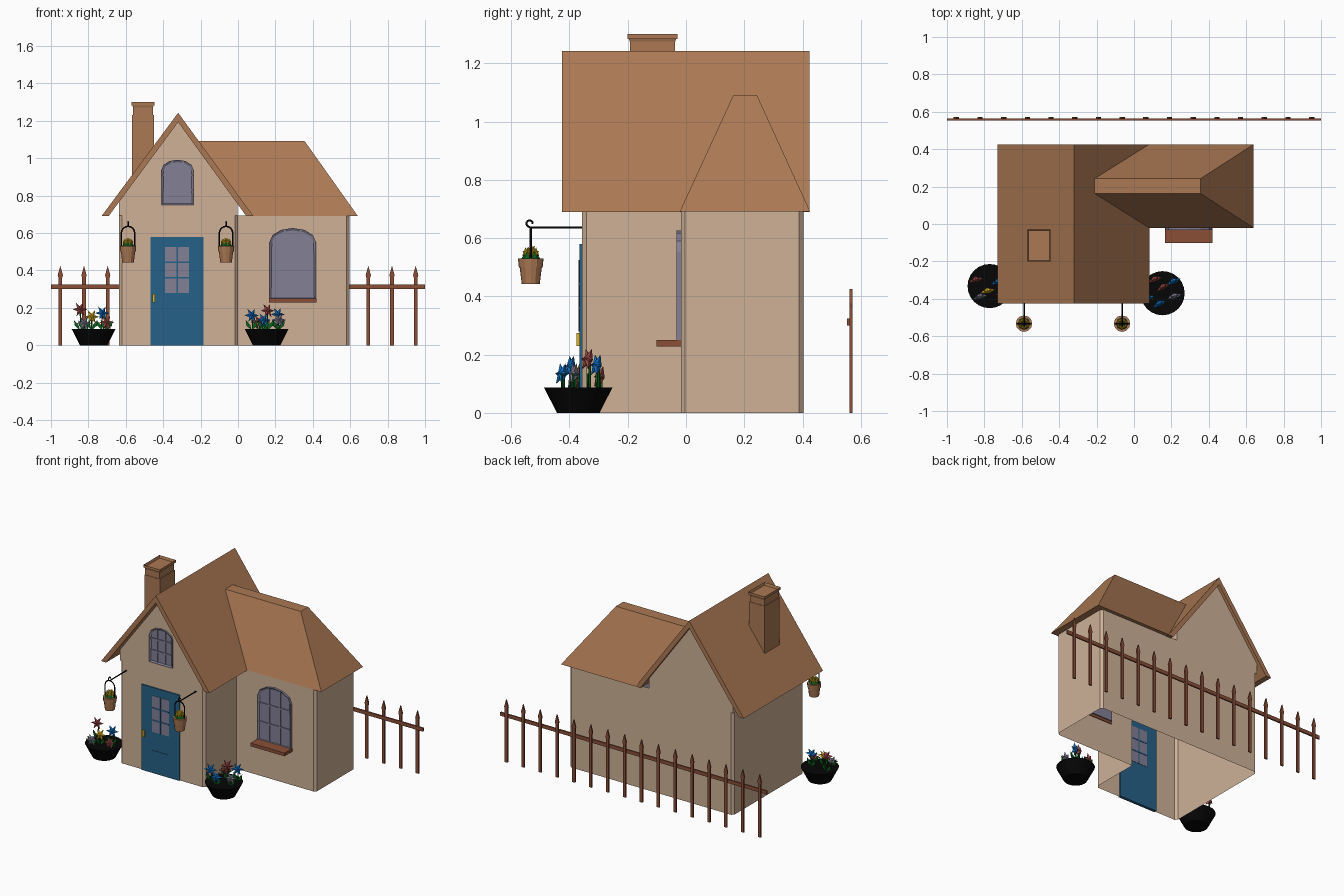
import bpy, bmesh, math, random
from mathutils import Vector, Matrix

if "Cube" in bpy.data.objects:
    bpy.data.objects.remove(bpy.data.objects["Cube"])

random.seed(4)


def material(name, r, g, b):
    m = bpy.data.materials.new(name)
    m.diffuse_color = [(c / 255) ** 2.2 for c in (r, g, b)] + [1]
    m.use_nodes = True
    m.node_tree.nodes["Principled BSDF"].inputs["Base Color"].default_value = m.diffuse_color
    return m


WALL = material("wall_plaster", 205, 176, 150)
ROOF = material("roof_brown", 170, 120, 84)
DOOR = material("door_blue", 42, 97, 135)
GLASS = material("window_grey", 130, 127, 148)
WOOD = material("wood_brown", 137, 80, 58)
BLACK = material("black", 14, 14, 14)
YELLOW = material("yellow", 222, 180, 35)
RED = material("flower_red", 160, 75, 72)
BLUE = material("flower_blue", 25, 115, 205)
GREEN = material("leaf_green", 20, 95, 35)


def finish(bm, name, mat, normals=True):
    if normals:
        bmesh.ops.recalc_face_normals(bm, faces=bm.faces)
    me = bpy.data.meshes.new(name)
    bm.to_mesh(me)
    bm.free()
    me.materials.append(mat)
    ob = bpy.data.objects.new(name, me)
    bpy.context.collection.objects.link(ob)
    return ob


def prism_bm(pts, vec):
    """Closed prism: polygon of 3D points swept along vec."""
    bm = bmesh.new()
    f = bm.faces.new([bm.verts.new(p) for p in pts])
    ext = bmesh.ops.extrude_face_region(bm, geom=[f], use_keep_orig=True)
    bmesh.ops.translate(bm, vec=vec, verts=[v for v in ext["geom"] if isinstance(v, bmesh.types.BMVert)])
    bmesh.ops.recalc_face_normals(bm, faces=bm.faces)
    return bm


def prism(name, xz, y0, y1, mat):
    return finish(prism_bm([(x, y0, z) for x, z in xz], (0, y1 - y0, 0)), name, mat)


def box(name, x0, x1, y0, y1, z0, z1, mat):
    return prism(name, [(x0, z0), (x1, z0), (x1, z1), (x0, z1)], y0, y1, mat)


def cone(name, loc, r1, r2, h, n, mat):
    bm = bmesh.new()
    bmesh.ops.create_cone(bm, cap_ends=True, segments=n, radius1=r1, radius2=r2, depth=h,
                          matrix=Matrix.Translation(Vector(loc) + Vector((0, 0, h / 2))))
    return finish(bm, name, mat)


def pipe(name, pts, r, mat):
    cu = bpy.data.curves.new(name, "CURVE")
    cu.dimensions = "3D"
    cu.bevel_depth, cu.bevel_resolution, cu.use_fill_caps = r, 1, True
    sp = cu.splines.new("POLY")
    sp.points.add(len(pts) - 1)
    for p, co in zip(sp.points, pts):
        p.co = (*co, 1)
    cu.materials.append(mat)
    ob = bpy.data.objects.new(name, cu)
    bpy.context.collection.objects.link(ob)
    return ob


# Walls: hollow L-shaped shell with chamfered outer corners
XL, XM, XR, YF, YW, YB = -0.636, 0.0, 0.595, -0.357, -0.018, 0.403
foot = [(XL, YF), (XM, YF), (XM, YW), (XR, YW), (XR, YB), (XL, YB)]
bm = prism_bm([(x, y, 0) for x, y in foot], (0, 0, 0.695))
bmesh.ops.delete(bm, geom=[f for f in bm.faces if abs(f.normal.z) > 0.5], context="FACES_ONLY")
corners = [e for e in bm.edges if abs(e.verts[0].co.z - e.verts[1].co.z) > 0.1
           and (e.verts[0].co.xy - Vector((XM, YW))).length > 0.01]
bmesh.ops.bevel(bm, geom=corners, offset=0.015, segments=1, affect="EDGES")
finish(bm, "walls", WALL, False)

# Gable top of the main house, open underneath
CX = -0.32
gable = [(XL, 0.693), (XL, 0.765), (CX, 1.198), (XM - 0.004, 0.765), (XM - 0.004, 0.693)]
bm = prism_bm([(x, YF, z) for x, z in gable], (0, YB - YF, 0))
bmesh.ops.delete(bm, geom=[f for f in bm.faces if f.normal.z < -0.5], context="FACES_ONLY")
finish(bm, "gable_walls", WALL, False)

# Main roof: folded slab
prism("main_roof", [(CX - 0.41, 0.69), (CX, 1.243), (CX + 0.403, 0.69), (CX + 0.365, 0.69),
                    (CX, 1.193), (CX - 0.372, 0.69)], -0.425, 0.424, ROOF)

# Wing roof: flat-topped hip whose left end leans into the main roof
bm = prism_bm([(0.06, -0.021, 0.692), (0.64, -0.021, 0.692), (0.64, 0.426, 0.692), (0.06, 0.426, 0.692)],
              (0, 0, 0.4))
for v in bm.verts:
    if v.co.z > 1:
        v.co.x = -0.222 if v.co.x < 0.3 else 0.356
        v.co.y = 0.163 if v.co.y < 0.2 else 0.243
finish(bm, "wing_roof", ROOF)

# Chimney: shaft, neck and hollow cap
cx, cy = -0.508, -0.115
box("chimney_shaft", cx - 0.058, cx + 0.058, cy - 0.08, cy + 0.08, 0.87, 1.232, ROOF)
box("chimney_neck", cx - 0.054, cx + 0.054, cy - 0.077, cy + 0.077, 1.22, 1.285, ROOF)
bm = prism_bm([(cx + a * 0.062, cy + b * 0.086, 1.283) for a, b in ((-1, -1), (1, -1), (1, 1), (-1, 1))],
              (0, 0, 0.017))
top = [f for f in bm.faces if f.normal.z > 0.5]
bmesh.ops.inset_individual(bm, faces=top, thickness=0.022)
bmesh.ops.translate(bm, verts=top[0].verts, vec=(0, 0, -0.05))
finish(bm, "chimney_cap", ROOF, False)


# Arched windows: recessed pane, raised frame and glazing bars
def window(name, x0, x1, z0, z1, y, rise, rows):
    c, hw = (x0 + x1) / 2, (x1 - x0) / 2
    arc = [(c + hw * math.cos(a), z1 - rise + rise * math.sin(a)) for a in
           [math.pi * i / 6 for i in range(7)]]
    bm = prism_bm([(x, y, z) for x, z in [(x0, z0), (x1, z0)] + arc], (0, 0.026, 0))
    front = [f for f in bm.faces if f.normal.y < -0.5]
    bmesh.ops.inset_individual(bm, faces=front, thickness=0.013, depth=-0.008)
    finish(bm, name + "_frame", GLASS)
    for i in (1, 2):
        x = x0 + (x1 - x0) * i / 3
        box(name + "_upright", x - 0.005, x + 0.005, y + 0.002, y + 0.02, z0 + 0.01, z1 - rise * 0.14, GLASS)
    for i in range(1, rows):
        z = z0 + (z1 - z0) * i / rows
        box(name + "_crossbar", x0 + 0.01, x1 - 0.01, y + 0.002, y + 0.02, z - 0.005, z + 0.005, GLASS)


window("wing_window", 0.168, 0.417, 0.245, 0.627, YW - 0.014, 0.075, 3)
window("attic_window", -0.41, -0.237, 0.75, 0.992, YF - 0.01, 0.055, 3)
box("window_sill", 0.165, 0.42, -0.102, YW + 0.005, 0.228, 0.25, WOOD)

# Door with glazed upper half, lower panel and handle
yd = YF - 0.008
box("door", -0.468, -0.184, yd, YF + 0.012, 0, 0.58, DOOR)
for y in (yd - 0.002, YF + 0.01):
    box("door_glass", -0.39, -0.262, y, y + 0.004, 0.28, 0.525, GLASS)
    box("door_bar_upright", -0.33, -0.322, y - 0.002, y + 0.006, 0.28, 0.525, DOOR)
    for z in (0.36, 0.443):
        box("door_bar_cross", -0.39, -0.262, y - 0.002, y + 0.006, z - 0.004, z + 0.004, DOOR)
box("door_panel", -0.388, -0.264, yd - 0.003, yd + 0.002, 0.04, 0.155, DOOR)
box("door_handle", -0.457, -0.443, yd - 0.011, yd, 0.23, 0.275, YELLOW)

# Picket fence behind the house
box("fence_rail", -1, 1, 0.553, 0.563, 0.3, 0.324, WOOD)
for i in range(16):
    x = -0.95 + i * 1.9 / 15
    prism("fence_picket", [(x - 0.01, 0), (x + 0.01, 0), (x + 0.01, 0.36), (x + 0.014, 0.375), (x, 0.425),
                           (x - 0.014, 0.375), (x - 0.01, 0.36)], 0.562, 0.572, WOOD)


# Star blossom: six petals, hollow front and pointed back
def blossom(loc, r, mat, facing):
    bm = bmesh.new()
    rim = []
    for i in range(12):
        a = math.pi * i / 6
        k = r if i % 2 == 0 else r * 0.42
        rim.append(bm.verts.new((k * math.cos(a), k * math.sin(a), 0)))
    front, back = bm.verts.new((0, 0, r * 0.25)), bm.verts.new((0, 0, -r * 0.55))
    for i in range(12):
        bm.faces.new((rim[i], rim[(i + 1) % 12], front))
        bm.faces.new((rim[(i + 1) % 12], rim[i], back))
    rot = Vector(facing).to_track_quat("Z", "Y").to_matrix().to_4x4()
    bm.transform(Matrix.Translation(loc) @ rot)
    finish(bm, "blossom", mat)


# Black tubs of flowers beside the door
def tub(tx, ty, flowers):
    cone("flower_tub", (tx, ty, 0), 0.073, 0.118, 0.088, 24, BLACK)
    for dx, dy, z, mat in flowers:
        x, y = tx + dx, ty + dy
        pipe("stem", [(x * 0.9 + tx * 0.1, y + 0.01, 0.08), (x, y + 0.01, z)], 0.004, GREEN)
        blossom((x, y, z), 0.042, mat, (random.uniform(0.2, 0.6), -1, 0.25))
        for s in (-1, 1):
            prism("leaf", [(x, 0.08), (x + s * 0.028, 0.105), (x + s * 0.032, 0.135), (x + s * 0.008, 0.11)],
                  y, y + 0.006, GREEN)


tub(-0.772, -0.332, [(-0.073, 0.03, 0.192, RED), (-0.01, -0.03, 0.152, YELLOW), (0.047, 0.02, 0.172, BLUE),
                     (-0.05, -0.06, 0.118, GLASS), (0.07, -0.04, 0.122, RED)])
tub(0.153, -0.37, [(-0.08, -0.03, 0.16, BLUE), (0.005, 0.03, 0.185, RED), (-0.015, -0.06, 0.135, BLUE),
                   (0.06, 0.06, 0.165, BLUE), (0.065, -0.02, 0.135, GLASS), (-0.04, 0.07, 0.125, RED)])

# Hanging pots on wall brackets
for hx in (-0.588, -0.064):
    hy = -0.533
    cone("hanging_pot", (hx, hy, 0.443), 0.031, 0.039, 0.065, 12, ROOF)
    cone("hanging_pot_rim", (hx, hy, 0.5), 0.041, 0.044, 0.03, 12, ROOF)
    cone("pot_foliage", (hx, hy, 0.525), 0.035, 0.02, 0.025, 8, GREEN)
    for i in range(6):
        a = math.tau * i / 6
        d = Vector((math.cos(a), math.sin(a), 0.4))
        blossom(Vector((hx, hy, 0.545)) + d * 0.022, 0.02, YELLOW, d)
    blossom((hx, hy, 0.565), 0.02, YELLOW, (0, -0.5, 1))
    pipe("pot_hanger", [(hx - 0.036, hy, 0.525), (hx - 0.036, hy, 0.6)] +
         [(hx - 0.036 * math.cos(math.pi * i / 8), hy, 0.6 + 0.036 * math.sin(math.pi * i / 8))
          for i in range(1, 8)] + [(hx + 0.036, hy, 0.6), (hx + 0.036, hy, 0.525)], 0.004, BLACK)
    pipe("wall_bracket", [(hx, YF, 0.637), (hx, hy - 0.002, 0.637)] +
         [(hx, hy - 0.004 - 0.011 * math.sin(a), 0.65 - 0.011 * math.cos(a))
          for a in [0.6 + 0.6 * i for i in range(8)]], 0.004, BLACK)
